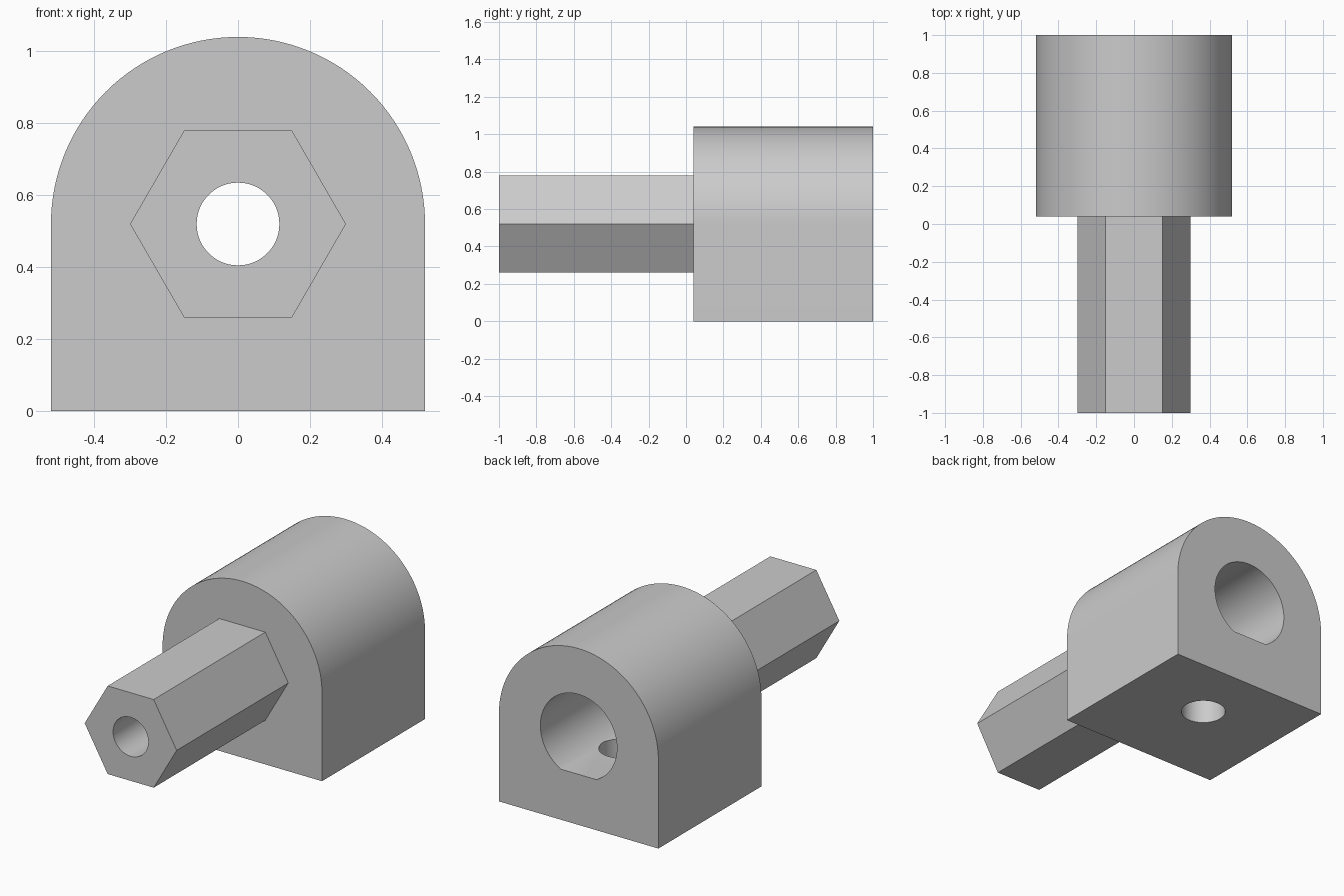
import bpy
import bmesh
import math
from mathutils import Vector

cube = bpy.data.objects.get("Cube")
if cube:
    bpy.data.objects.remove(cube, do_unlink=True)

AXIS_Z = 0.52     # height of the shaft axis
STEP_Y = 0.04     # front face of the body
BORE_Y = 0.2      # bottom of the shaft socket

grey = bpy.data.materials.new("plain_grey")
grey.use_nodes = True
grey.diffuse_color = (0.6, 0.6, 0.6, 1)
grey.node_tree.nodes["Principled BSDF"].inputs["Base Color"].default_value = grey.diffuse_color


def arc(radius, start, end, steps, centre=(0, 0)):
    """Points along an arc, angles in degrees."""
    angles = [math.radians(start + (end - start) * i / steps) for i in range(steps + 1)]
    return [(centre[0] + radius * math.cos(a), centre[1] + radius * math.sin(a)) for a in angles]


def prism(name, outline, start, end, axis="Y"):
    """Extrude a closed 2D outline along Y (outline in XZ) or Z (outline in XY)."""
    bm = bmesh.new()
    if axis == "Y":
        verts = [bm.verts.new((u, start, v)) for u, v in outline]
        move = Vector((0, end - start, 0))
    else:
        verts = [bm.verts.new((u, v, start)) for u, v in outline]
        move = Vector((0, 0, end - start))
    face = bm.faces.new(verts)
    extruded = bmesh.ops.extrude_face_region(bm, geom=[face], use_keep_orig=True)["geom"]
    bmesh.ops.translate(bm, vec=move, verts=[g for g in extruded if isinstance(g, bmesh.types.BMVert)])
    bmesh.ops.recalc_face_normals(bm, faces=bm.faces[:])
    mesh = bpy.data.meshes.new(name)
    bm.to_mesh(mesh)
    bm.free()
    mesh.materials.append(grey)
    obj = bpy.data.objects.new(name, mesh)
    bpy.context.collection.objects.link(obj)
    return obj


def combine(target, tool, operation):
    """Apply a boolean and discard the tool object."""
    mod = target.modifiers.new(tool.name, "BOOLEAN")
    mod.object = tool
    mod.operation = operation
    mod.solver = "EXACT"
    bpy.ops.object.modifier_apply(modifier=mod.name)
    bpy.data.objects.remove(tool, do_unlink=True)


axis = (0, AXIS_Z)

# Arched body with a flat base
arch = arc(0.52, 0, 180, 64, axis) + [(-0.52, 0), (0.52, 0)]
body = prism("shaft_coupler", arch, STEP_Y, 1)
bpy.ops.object.select_all(action="DESELECT")
body.select_set(True)
bpy.context.view_layer.objects.active = body

# Hexagonal drive, sunk slightly into the body
combine(body, prism("hex_drive", arc(0.3, 0, 300, 5, axis), -1, 0.1), "UNION")

# D-shaped shaft socket: an arc closed by a flat at the bottom
flat = math.degrees(math.asin(0.222 / 0.25))
socket = arc(0.25, -flat, 180 + flat, 72, axis)
combine(body, prism("shaft_socket", socket, BORE_Y, 1.1), "DIFFERENCE")

# Narrow bore through the hexagonal drive into the socket
combine(body, prism("drive_bore", arc(0.115, 0, 354, 59, axis), -1.1, 0.3), "DIFFERENCE")

# Set screw hole from the base up into the socket
screw = arc(0.122, 0, 354, 59, (0, 0.6))
combine(body, prism("set_screw_hole", screw, -0.1, 0.45, "Z"), "DIFFERENCE")

bpy.ops.object.shade_smooth_by_angle(angle=math.radians(30))
